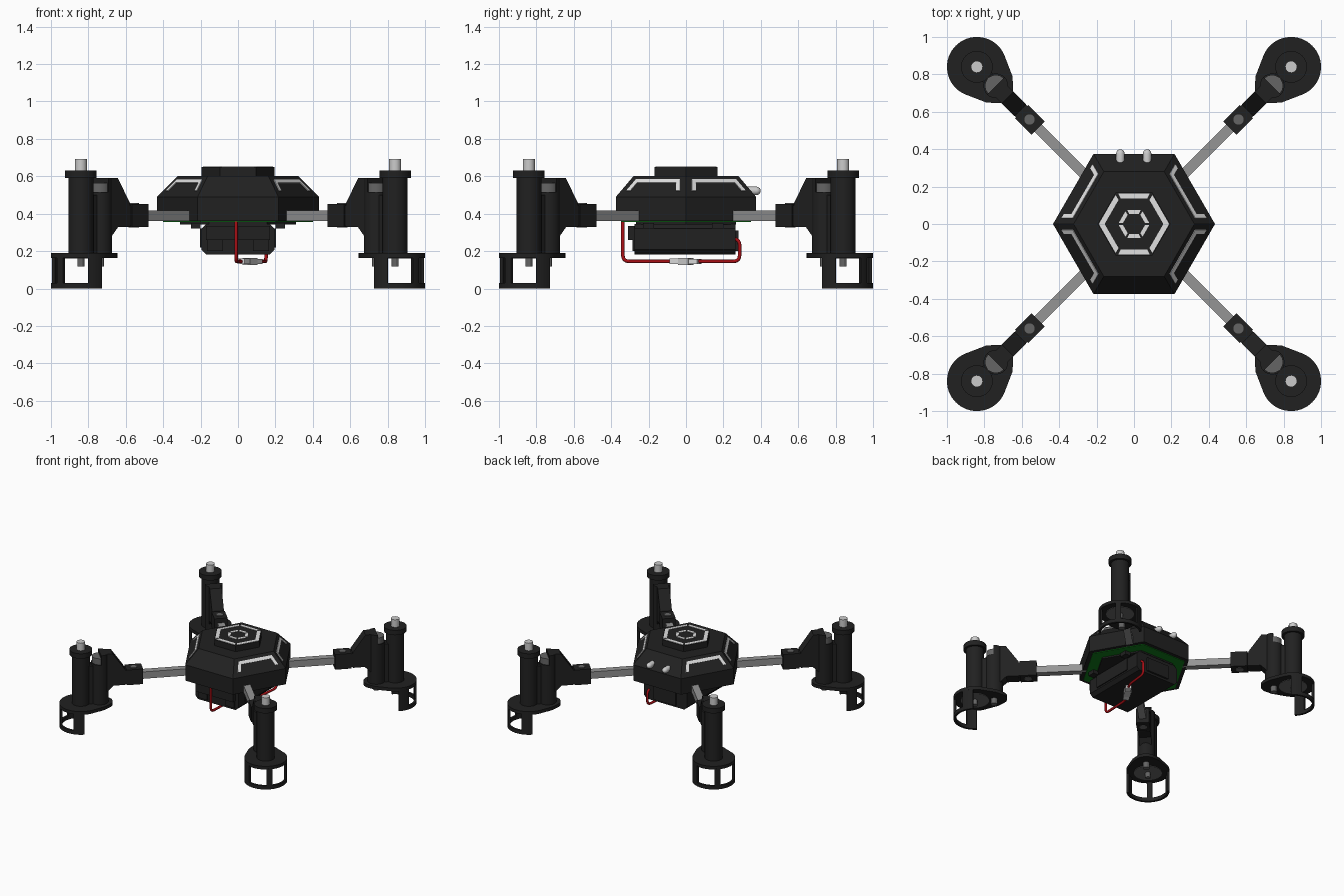
import bpy, bmesh, math
from math import cos, sin, radians
from mathutils import Matrix, Vector

cube = bpy.data.objects.get("Cube")
if cube:
    bpy.data.objects.remove(cube, do_unlink=True)


def material(name, rgb, rough=0.6):
    m = bpy.data.materials.new(name)
    m.use_nodes = True
    m.diffuse_color = (*rgb, 1)
    bsdf = m.node_tree.nodes["Principled BSDF"]
    bsdf.inputs["Base Color"].default_value = (*rgb, 1)
    bsdf.inputs["Roughness"].default_value = rough
    return m


BLACK = material("black plastic", (0.015, 0.015, 0.015))
GREY = material("arm grey", (0.3, 0.3, 0.3))
MOTOR = material("motor grey", (0.13, 0.13, 0.13))
SILVER = material("light metal", (0.6, 0.6, 0.6))
WHITE = material("white stripe", (0.75, 0.75, 0.75))
RED = material("red wire", (0.42, 0.005, 0.008))
GREEN = material("green board", (0.005, 0.2, 0.01))
ID = Matrix.Identity(4)


def loft(name, rings, mat, matrix=ID):
    """Skin a closed solid through equal-sized rings of 3D points."""
    bm = bmesh.new()
    rows = [[bm.verts.new(matrix @ Vector(p)) for p in ring] for ring in rings]
    n = len(rows[0])
    for a, b in zip(rows, rows[1:]):
        for i in range(n):
            j = (i + 1) % n
            bm.faces.new((a[i], a[j], b[j], b[i]))
    bm.faces.new(rows[0][::-1])
    bm.faces.new(rows[-1])
    bmesh.ops.recalc_face_normals(bm, faces=bm.faces)
    mesh = bpy.data.meshes.new(name)
    bm.to_mesh(mesh)
    bm.free()
    mesh.materials.append(mat)
    ob = bpy.data.objects.new(name, mesh)
    bpy.context.collection.objects.link(ob)
    return ob


def prism(name, pts, z0, z1, mat, matrix=ID):
    return loft(name, [[(x, y, z) for x, y in pts] for z in (z0, z1)], mat, matrix)


def arc(r, a0, a1, n, cx=0.0):
    return [(cx + r * cos(radians(a0 + (a1 - a0) * i / n)),
             r * sin(radians(a0 + (a1 - a0) * i / n))) for i in range(n + 1)]


def circle(r, n=28, cx=0.0):
    return arc(r, 0, 360, n, cx)[:-1]


def rect(x0, x1, y0, y1):
    return [(x0, y0), (x1, y0), (x1, y1), (x0, y1)]


def side_profile(name, pts, half, mat, matrix):
    """Extrude a profile given in (length, height) across the width."""
    return loft(name, [[(u, w, z) for u, z in pts] for w in (-half, half)], mat, matrix)


def hexes(levels):
    return [[(x, y, z) for x, y in circle(r, 6)] for r, z in levels]


# Hull: hexagonal shell, raised lid, circuit board and battery plate
loft("body_shell", hexes([(0.433, 0.36), (0.433, 0.49), (0.323, 0.602)]), BLACK)
loft("lid", hexes([(0.195, 0.60), (0.195, 0.65)]), BLACK)
prism("circuit_board", circle(0.40, 6), 0.355, 0.362, GREEN)
prism("battery_plate", circle(0.31, 6), 0.343, 0.36, BLACK)

# Lid markings: two broken hexagon rings
def hex_mark(name, outer, inner, trims):
    o, i = circle(outer, 6), circle(inner, 6)
    for k in range(6):
        ends = [Vector(p) for p in (o[k], o[(k + 1) % 6], i[(k + 1) % 6], i[k])]
        t0, t1 = trims[k], trims[(k + 1) % 6]
        quad = [ends[0].lerp(ends[1], t0), ends[0].lerp(ends[1], 1 - t1),
                ends[3].lerp(ends[2], 1 - t1), ends[3].lerp(ends[2], t0)]
        prism(f"{name}_{k}", quad, 0.649, 0.653, WHITE)


hex_mark("outer_ring_mark", 0.188, 0.157, [0, 0.05, 0.05] * 2)
hex_mark("inner_ring_mark", 0.085, 0.062, [0.08] * 6)

# Bracket stripes on the four sloped side faces
for angle in (30, 150, 210, 330):
    turn = Matrix.Rotation(radians(angle), 4, 'Z')

    def on_slope(s, v, lift):
        return (0.375 - 0.095 * v + 0.011 * lift, s, 0.49 + 0.112 * v + 0.0095 * lift)

    def half(v, inset):
        return (0.375 - 0.095 * v) * math.tan(radians(30)) - inset

    def stripe(name, pts):
        loft(name, [[on_slope(s, v, h) for s, v in pts] for h in (-0.2, 0.3)], WHITE, turn)

    lo, hi, foot, a, b = 0.65, 0.82, 0.28, 0.035, 0.06
    stripe("stripe_top", [(-half(lo, a), lo), (half(lo, a), lo),
                          (half(hi, a), hi), (-half(hi, a), hi)])
    for m in (-1, 1):
        stripe("stripe_leg", [(m * half(foot, a), foot), (m * half(lo, a), lo),
                              (m * half(lo, b), lo), (m * half(foot, b), foot)])

# Battery pack with chamfered lower edges, clips and bands
c, w, top, low = 0.025, 0.195, 0.345, 0.183
section = [(-w + c, low), (w - c, low), (w, low + c), (w, top - c),
           (w - c, top), (-w + c, top), (-w, top - c), (-w, low + c)]
loft("battery", [[(x, y, z) for x, z in section] for y in (-0.275, 0.265)], BLACK)
prism("battery_front_clip", rect(-0.17, 0.17, -0.31, -0.27), 0.26, 0.335, BLACK)
for s in (-1, 1):
    prism("battery_side_panel", rect(s * 0.19, s * 0.203, -0.19, 0.16), 0.22, 0.32, BLACK)
    prism("battery_front_rib", rect(s * 0.08, s * 0.165, -0.285, -0.27), 0.2, 0.3, BLACK)
    for y in (-0.2, 0.17):
        prism("plate_lug", rect(s * 0.2, s * 0.25, y - 0.03, y + 0.03), 0.32, 0.35, BLACK)
prism("battery_back_clip", rect(-0.1, 0.1, 0.26, 0.28), 0.2, 0.31, BLACK)

# Power wire with rounded bends
def wire(name, pts, radius, bend):
    pts = [Vector(p) for p in pts]
    path = [pts[0]]
    for p, q, r in zip(pts, pts[1:], pts[2:]):
        a, b = q + (p - q).normalized() * bend, q + (r - q).normalized() * bend
        path += [a.lerp(q, t).lerp(q.lerp(b, t), t) for t in (0, 0.25, 0.5, 0.75, 1)]
    path.append(pts[-1])
    curve = bpy.data.curves.new(name, 'CURVE')
    curve.dimensions = '3D'
    curve.bevel_depth = radius
    curve.bevel_resolution = 2
    curve.use_fill_caps = True
    sp = curve.splines.new('POLY')
    sp.points.add(len(path) - 1)
    for point, co in zip(sp.points, path):
        point.co = (*co, 1)
    curve.materials.append(RED)
    bpy.context.collection.objects.link(bpy.data.objects.new(name, curve))


wire("power_wire", [(-0.01, -0.338, 0.37), (-0.01, -0.338, 0.145), (0.0, -0.1, 0.145),
                    (0.13, 0.1, 0.145), (0.15, 0.287, 0.145), (0.15, 0.287, 0.265),
                    (0.15, 0.24, 0.265)], 0.0095, 0.035)
plug = Matrix.Translation((0.065, 0, 0.145)) @ Matrix.Rotation(math.atan2(0.2, 0.13), 4, 'Z')
for name, u0, u1, r, mat in (("plug_rear", -0.09, -0.035, 0.015, WHITE),
                             ("plug_middle", -0.035, 0.03, 0.018, SILVER),
                             ("plug_front", 0.03, 0.085, 0.014, WHITE)):
    prism(name, rect(u0, u1, -r - 0.008, r + 0.008), -r, r, mat, plug)

# Two bullet-shaped lamps at the back
for x in (-0.073, 0.07):
    aim = Matrix.Translation((x, 0.33, 0.522)) @ Matrix.Rotation(radians(-90), 4, 'X')
    shape = [(0.023, 0), (0.023, 0.045)] + [
        (0.023 * cos(radians(t)), 0.045 + 0.025 * sin(radians(t))) for t in (25, 50, 75)]
    loft("rear_lamp", [[(px, py, z) for px, py in circle(r, 16)] for r, z in shape], SILVER, aim)

# Four arms with motor pods; u runs outward from the motor axis
AXIS = 0.84 * math.sqrt(2)
CAN = -0.143
for k in range(4):
    arm = Matrix.Rotation(radians(45 + 90 * k), 4, 'Z')
    pod = arm @ Matrix.Translation((AXIS, 0, 0))
    prism("arm_tube", rect(0.3, 0.85, -0.027, 0.027), 0.36, 0.416, GREY, arm)

    # Sleeve clamping the arm, with its bolt
    prism("arm_sleeve", rect(0.725, 0.85, -0.05, 0.05), 0.328, 0.452, BLACK, arm)
    prism("sleeve_neck", rect(0.84, 0.98, -0.042, 0.042), 0.335, 0.445, BLACK, arm)
    prism("sleeve_bolt", circle(0.028, 16, 0.79), 0.325, 0.457, MOTOR, arm)
    side_profile("sleeve_fin", [(0.86, 0.33), (0.86, 0.455), (0.955, 0.592),
                                (1.0, 0.592), (1.0, 0.28), (0.95, 0.33)], 0.045, BLACK, arm)

    # Drive motor held in a can whose inner half stands taller
    prism("motor_can", circle(0.066, 28, CAN), 0.18, 0.515, BLACK, pod)
    prism("can_back", arc(0.066, 90, 270, 14, CAN), 0.5, 0.592, BLACK, pod)
    prism("drive_motor", circle(0.058, 28, CAN), 0.5, 0.565, MOTOR, pod)
    prism("can_web", rect(CAN, 0, -0.035, 0.035), 0.18, 0.5, BLACK, pod)

    # Rotor column, cap and shaft
    prism("rotor_column", circle(0.067), 0.18, 0.6, BLACK, pod)
    prism("rotor_cap", circle(0.085), 0.59, 0.63, BLACK, pod)
    prism("rotor_shaft", circle(0.032, 14), 0.62, 0.692, SILVER, pod)
    prism("shaft_end", circle(0.02, 12), 0.118, 0.17, MOTOR, pod)
    prism("pinion", circle(0.024, 12, CAN), 0.118, 0.17, MOTOR, pod)
    prism("drive_gear", circle(0.105, 32), 0.16, 0.17, MOTOR, pod)

    # Teardrop flange and half-round foot guard with windows
    flange = arc(0.16, -110, 110, 32) + [(-0.168, 0.1)] + \
        arc(0.085, 125, 235, 8, -0.155) + [(-0.168, -0.1)]
    prism("gear_flange", flange, 0.164, 0.19, BLACK, pod)

    def guard(name, a0, a1, z0, z1):
        n = max(3, int((a1 - a0) / 7))
        prism(name, arc(0.16, a0, a1, n) + arc(0.143, a1, a0, n), z0, z1, BLACK, pod)

    guard("foot_ring", -90, 90, 0, 0.03)
    for a0, a1 in ((-90, -60), (-8, 8), (60, 90)):
        guard("foot_post", a0, a1, 0.03, 0.17)

# Smooth the round parts, keeping hard edges
bpy.ops.object.select_all(action='DESELECT')
for ob in bpy.context.collection.objects:
    if ob.type == 'MESH':
        ob.select_set(True)
        bpy.context.view_layer.objects.active = ob
bpy.ops.object.shade_smooth_by_angle(angle=radians(28))
